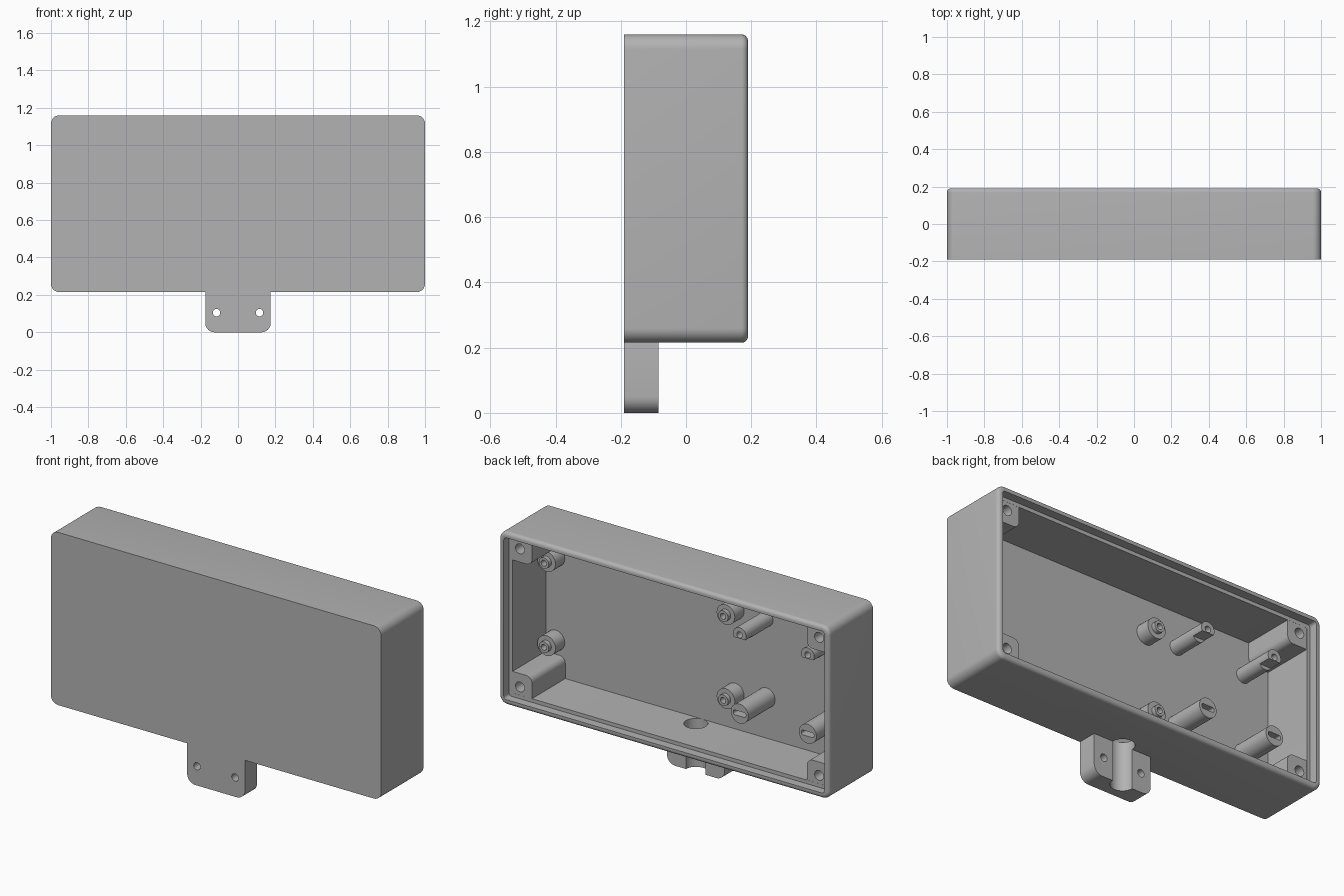
import bpy, bmesh, math

if "Cube" in bpy.data.objects:
    bpy.data.objects.remove(bpy.data.objects["Cube"], do_unlink=True)

grey = bpy.data.materials.new("plain_grey")
grey.use_nodes = True
colour = (0.45, 0.45, 0.45, 1)
grey.diffuse_color = colour
grey.node_tree.nodes["Principled BSDF"].inputs["Base Color"].default_value = colour

BACK, LEDGE, FLOOR, FRONT = 0.19, 0.143, -0.145, -0.19
MID_Z, HALF_Z, WALL = 0.6875, 0.4725, 0.05


def ring(cx, cz, hw, hh, y, radii, steps=8):
    """Rounded rectangle across y; radii run right-top, left-top, left-bottom, right-bottom."""
    if not isinstance(radii, tuple):
        radii = (radii,) * 4
    signs = ((1, 1), (-1, 1), (-1, -1), (1, -1))
    points = []
    for i, ((sx, sz), r) in enumerate(zip(signs, radii)):
        r = max(r, 0.0005)
        for k in range(steps + 1):
            a = math.pi / 2 * (i + (k + 0.02) / (steps + 0.04))
            points.append((cx + sx * (hw - r) + r * math.cos(a), y,
                           cz + sz * (hh - r) + r * math.sin(a)))
    return points


def circle(cx, cz, r, y):
    return ring(cx, cz, r, r, y, r)


def loft(name, rings):
    """Skin a stack of rings and close both ends."""
    bm = bmesh.new()
    loops = [[bm.verts.new(p) for p in pts] for pts in rings]
    n = len(loops[0])
    for a, b in zip(loops, loops[1:]):
        for i in range(n):
            j = (i + 1) % n
            bm.faces.new((a[i], a[j], b[j], b[i]))
    bm.faces.new(loops[0])
    bm.faces.new(loops[-1])
    bmesh.ops.recalc_face_normals(bm, faces=bm.faces)
    mesh = bpy.data.meshes.new(name)
    bm.to_mesh(mesh)
    bm.free()
    mesh.materials.append(grey)
    obj = bpy.data.objects.new(name, mesh)
    bpy.context.collection.objects.link(obj)
    return obj


def activate(obj):
    bpy.ops.object.select_all(action="DESELECT")
    obj.select_set(True)
    bpy.context.view_layer.objects.active = obj


def cut(obj, cutter):
    mod = obj.modifiers.new("cut", "BOOLEAN")
    mod.operation, mod.solver, mod.object = "DIFFERENCE", "EXACT", cutter
    cutter.hide_render = True
    activate(obj)
    bpy.ops.object.modifier_apply(modifier=mod.name)


def smooth(obj):
    activate(obj)
    bpy.ops.object.shade_smooth_by_angle(angle=math.radians(35))


parts = []

# Open-backed case: outer skin, rounded rim, lid recess, inner walls, floor
sections = [(0, FRONT)]
for k in range(7):
    a = math.pi / 2 * k / 6
    sections.append((0.02 * (1 - math.cos(a)), BACK - 0.02 + 0.02 * math.sin(a)))
sections += [(0.03, BACK), (0.03, LEDGE), (WALL, LEDGE), (WALL, FLOOR)]
case = loft("case", [ring(0, MID_Z, 1 - d, HALF_Z - d, y, max(0.045 - d, 0.004))
                     for d, y in sections])
parts.append(case)

# Mounting tab under the case, with two screw holes
tab = loft("mounting_tab", [ring(0, 0.108, 0.175, 0.108, y, (0, 0, 0.05, 0.05))
                            for y in (FRONT, -0.085)])
for s in (-1, 1):
    hole = loft("tab_hole_cutter", [circle(s * 0.115, 0.105, 0.02, y) for y in (-0.3, 0.1)])
    cut(tab, hole)
    bpy.data.objects.remove(hole, do_unlink=True)
parts.append(tab)

# Vertical cable passage through the bottom wall and down the tab
bpy.ops.mesh.primitive_cylinder_add(vertices=40, radius=0.06, depth=0.5,
                                    location=(0, -0.0849, 0.1))
bore = bpy.context.object
bore.data.materials.append(grey)
cut(case, bore)
cut(tab, bore)
bpy.data.objects.remove(bore, do_unlink=True)

# Lid screw posts in the four corners, rounded on the inward corner
corners = ((1, 1), (-1, 1), (-1, -1), (1, -1))
for i, (sx, sz) in enumerate(corners):
    radii = tuple(0.035 if k == (i + 2) % 4 else 0 for k in range(4))
    cx, cz, top = sx * 0.9, MID_Z + sz * 0.3725, LEDGE - 0.0005
    hx, hz = sx * 0.905, MID_Z + sz * 0.3775
    post = loft("corner_post", [ring(cx, cz, 0.068, 0.068, y, radii)
                                for y in (FLOOR - 0.01, top)])
    drill = loft("post_hole_cutter", [circle(hx, hz, 0.027, y) for y in (-0.05, 0.3)])
    cut(post, drill)
    bpy.data.objects.remove(drill, do_unlink=True)
    parts.append(post)

# Short board standoffs with a hollow locating pin
for x in (0.89, -0.195):
    for z in (0.46, 0.92):
        profile = ((0.055, FLOOR - 0.01), (0.055, -0.065), (0.03, -0.065),
                   (0.03, -0.042), (0.016, -0.042), (0.016, -0.09))
        parts.append(loft("board_standoff", [circle(x, z, r, y) for r, y in profile]))

# Tall posts: drilled and notched above, slotted below
for x in (-0.385, -0.797):
    profile = ((0.04, FLOOR - 0.01), (0.04, 0.087), (0.017, 0.087), (0.017, 0.0))
    upper = loft("drilled_post", [circle(x, 0.918, r, y) for r, y in profile])
    notch = loft("notch_cutter", [ring(x, 0.868, 0.06, 0.03, y, 0) for y in (0.02, 0.2)])
    cut(upper, notch)
    bpy.data.objects.remove(notch, do_unlink=True)
    lower = loft("slotted_post", [circle(x, 0.487, 0.053, FLOOR - 0.01),
                                  circle(x, 0.487, 0.053, 0.087),
                                  ring(x, 0.487, 0.038, 0.013, 0.087, 0.01),
                                  ring(x, 0.487, 0.038, 0.013, 0.02, 0.01)])
    parts += [upper, lower]

for part in parts:
    smooth(part)
